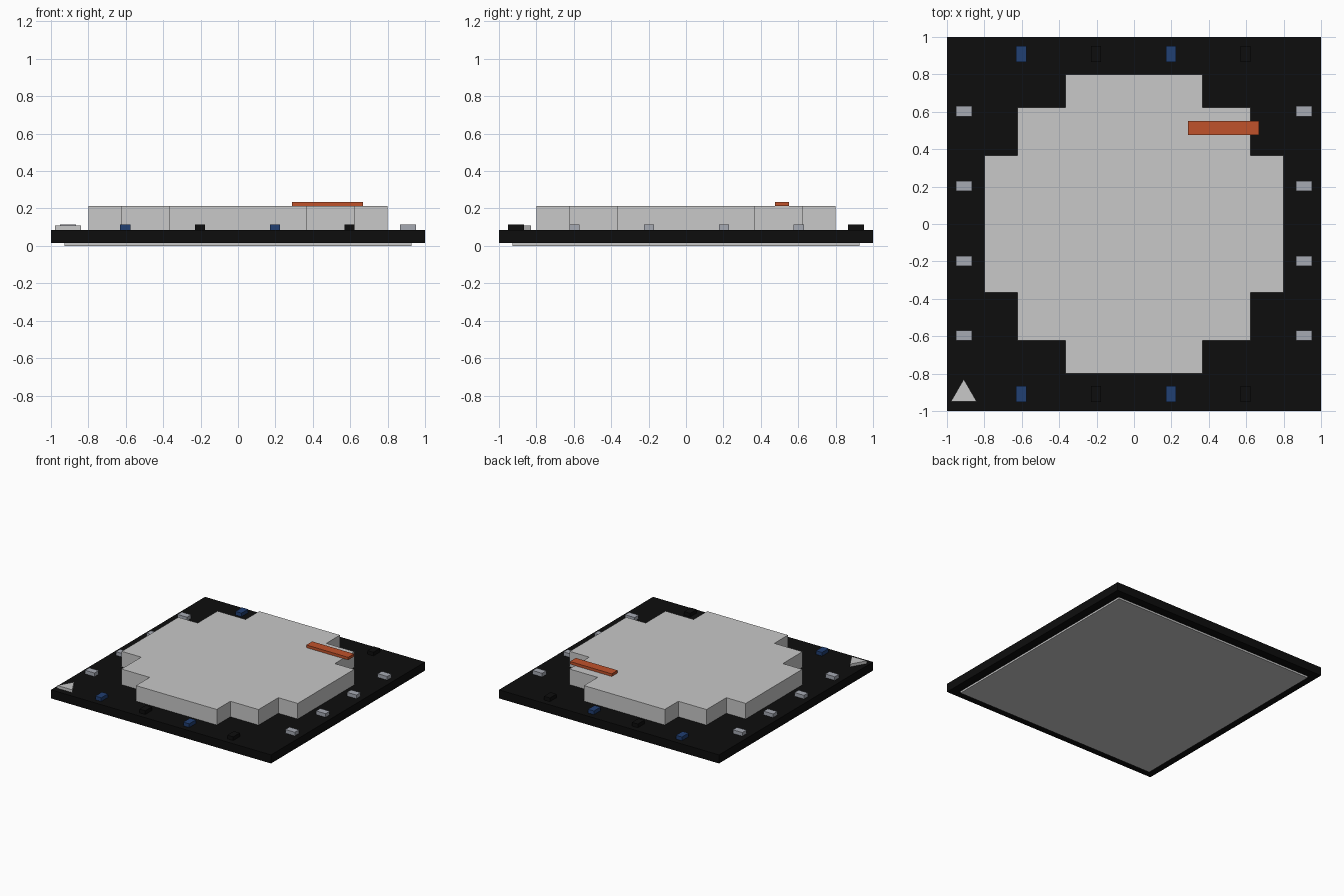
import bpy, bmesh, math

cube = bpy.data.objects.get("Cube")
if cube:
    bpy.data.objects.remove(cube, do_unlink=True)


def material(name, r, g, b):
    m = bpy.data.materials.new(name)
    m.use_nodes = True
    m.diffuse_color = (r, g, b, 1)
    bsdf = next(n for n in m.node_tree.nodes if n.type == 'BSDF_PRINCIPLED')
    bsdf.inputs["Base Color"].default_value = (r, g, b, 1)
    return m


BLACK = material("board black", 0.004, 0.004, 0.004)
SILVER = material("metal silver", 0.58, 0.58, 0.58)
GREY = material("component grey", 0.38, 0.40, 0.45)
BLUE = material("component blue", 0.015, 0.05, 0.17)
ORANGE = material("strip orange", 0.53, 0.084, 0.024)


def prism(name, outline, z0, z1, mat):
    """Extrude a flat outline from z0 up to z1."""
    bm = bmesh.new()
    base = bm.faces.new([bm.verts.new((x, y, z0)) for x, y in outline])
    top = bmesh.ops.extrude_face_region(bm, geom=[base])["geom"]
    for v in top:
        if isinstance(v, bmesh.types.BMVert):
            v.co.z = z1
    bmesh.ops.recalc_face_normals(bm, faces=bm.faces)
    mesh = bpy.data.meshes.new(name)
    bm.to_mesh(mesh)
    bm.free()
    mesh.materials.append(mat)
    ob = bpy.data.objects.new(name, mesh)
    bpy.context.collection.objects.link(ob)
    return ob


def box(name, x, y, w, d, z0, z1, mat):
    corners = [(-1, -1), (1, -1), (1, 1), (-1, 1)]
    return prism(name, [(x + i * w / 2, y + j * d / 2) for i, j in corners], z0, z1, mat)


# Board and metal underside
BOARD_TOP, LID_TOP, PART_TOP = 0.085, 0.213, 0.115
box("bottom_pad", 0, 0, 1.855, 1.855, 0, 0.015, SILVER)
box("board", 0, 0, 2, 2, 0.015, BOARD_TOP, BLACK)

# Stepped lid: one quarter outline turned four times
quarter = [(0.8, 0.367), (0.623, 0.367), (0.623, 0.623), (0.367, 0.623), (0.367, 0.8)]
outline = []
for k in range(4):
    c, s = round(math.cos(k * math.pi / 2)), round(math.sin(k * math.pi / 2))
    outline += [(c * x - s * y, s * x + c * y) for x, y in quarter]
prism("stepped_lid", outline, BOARD_TOP, LID_TOP, SILVER)

# Orange strip on the lid
box("orange_strip", 0.479, 0.513, 0.38, 0.076, LID_TOP, 0.235, ORANGE)

# Small components along the four edges
LONG, SHORT, EDGE = 0.086, 0.054, 0.91
for i, p in enumerate((-0.6, -0.2, 0.2, 0.6)):
    for side, sign in (("right", -1), ("left", 1)):
        box(f"{side}_component_{i + 1}", sign * EDGE, p + 0.003, LONG, SHORT,
            BOARD_TOP, PART_TOP, GREY)
    for side, sign in (("front", -1), ("back", 1)):
        box(f"{side}_component_{i + 1}", p - 0.003, sign * EDGE, SHORT, LONG,
            BOARD_TOP, PART_TOP, BLACK if i % 2 else BLUE)

# Triangular corner marker
angles = [math.pi / 2 + k * math.tau / 3 for k in range(3)]
prism("corner_marker", [(-EDGE + 0.08 * math.cos(a), -EDGE + 0.08 * math.sin(a)) for a in angles],
      BOARD_TOP, 0.108, SILVER)
